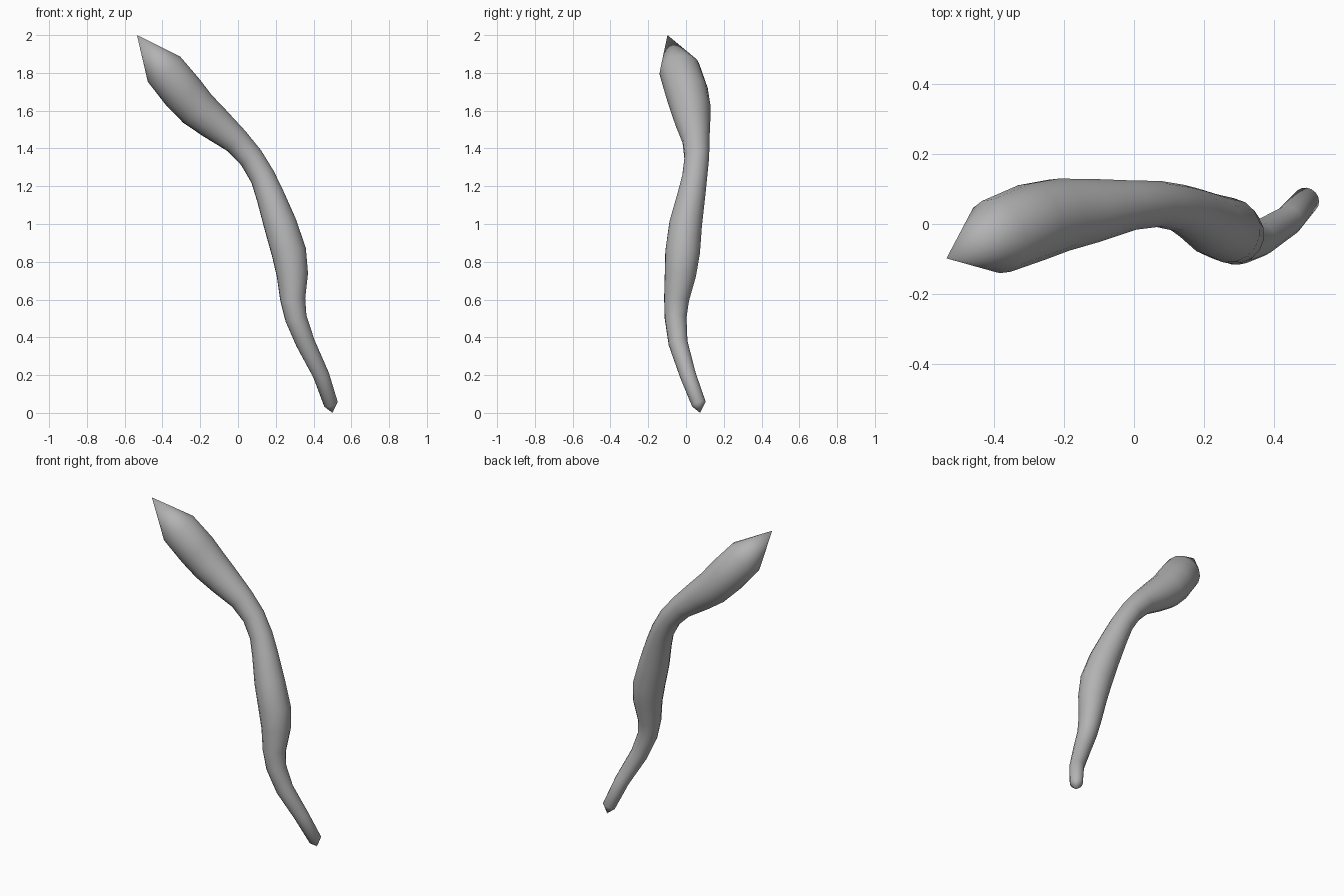
import bpy, bmesh, math
from mathutils import Vector

cube = bpy.data.objects.get("Cube")
if cube:
    bpy.data.objects.remove(cube, do_unlink=True)

SIDES = 16

# Centre line from the thin foot to the swollen head: x, y, z, radius
PATH = [
    (0.492, 0.068, 0.047, 0.038), (0.44, 0.01, 0.2, 0.043),
    (0.357, -0.042, 0.37, 0.051), (0.307, -0.055, 0.5, 0.058),
    (0.29, -0.05, 0.6, 0.067), (0.288, -0.03, 0.73, 0.084),
    (0.27, -0.018, 0.85, 0.093), (0.223, -0.002, 1.0, 0.088),
    (0.17, 0.028, 1.15, 0.075), (0.13, 0.046, 1.25, 0.067),
    (0.07, 0.057, 1.35, 0.066), (-0.01, 0.053, 1.44, 0.072),
    (-0.125, 0.037, 1.535, 0.093), (-0.215, 0.025, 1.61, 0.106),
    (-0.29, 0.005, 1.695, 0.113), (-0.392, -0.035, 1.82, 0.109),
]
FOOT_TIP = Vector((0.5, 0.075, 0.0))
HEAD_TIP = Vector((-0.535, -0.098, 2.0))


def material(name, colour):
    mat = bpy.data.materials.new(name)
    mat.use_nodes = True
    mat.diffuse_color = colour
    mat.node_tree.nodes["Principled BSDF"].inputs["Base Color"].default_value = colour
    return mat


def sweep(bm, path):
    """Lay a ring across the path at every point and bridge the rings."""
    centres = [Vector(p[:3]) for p in path]
    rings = []
    side = Vector((1, 0, 0))
    for i, centre in enumerate(centres):
        before, after = centres[max(i - 1, 0)], centres[min(i + 1, len(path) - 1)]
        along = (after - before).normalized()
        side = (side - along * side.dot(along)).normalized()
        up = along.cross(side)
        ring = []
        for k in range(SIDES):
            a = math.tau * k / SIDES
            offset = side * math.cos(a) + up * math.sin(a)
            ring.append(bm.verts.new(centre + offset * path[i][3]))
        rings.append(ring)
    for low, high in zip(rings, rings[1:]):
        for k in range(SIDES):
            n = (k + 1) % SIDES
            bm.faces.new((low[k], low[n], high[n], high[k]))
    return rings


def point(bm, ring, tip):
    """Close a ring with a cone."""
    apex = bm.verts.new(tip)
    for k in range(SIDES):
        bm.faces.new((ring[k], ring[(k + 1) % SIDES], apex))


# Winding stalk with a pointed foot and head
bm = bmesh.new()
rings = sweep(bm, PATH)
point(bm, rings[0], FOOT_TIP)
point(bm, rings[-1], HEAD_TIP)
bmesh.ops.recalc_face_normals(bm, faces=bm.faces)
mesh = bpy.data.meshes.new("winding_stalk")
bm.to_mesh(mesh)
bm.free()
mesh.materials.append(material("plain grey", (0.45, 0.45, 0.45, 1)))

stalk = bpy.data.objects.new("winding_stalk", mesh)
bpy.context.collection.objects.link(stalk)
bpy.context.view_layer.objects.active = stalk
stalk.select_set(True)
bpy.ops.object.shade_smooth_by_angle(angle=math.radians(45))
